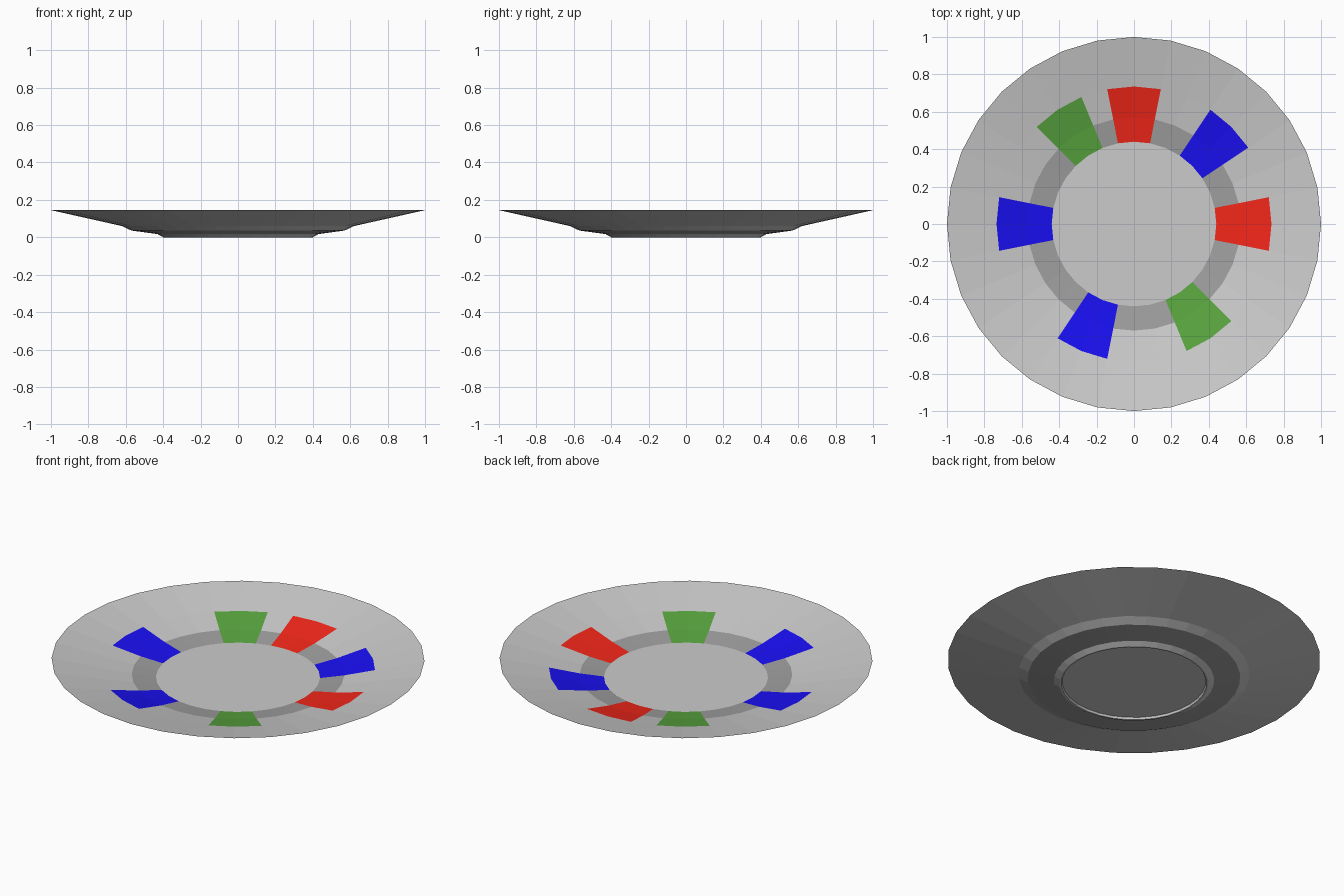
import bpy, bmesh
from math import cos, sin, tau

if "Cube" in bpy.data.objects:
    bpy.data.objects.remove(bpy.data.objects["Cube"])

SIDES = 32

# materials: 0 plain body, 1 dark ring, 2 red, 3 green, 4 blue
COLOURS = [("body_grey", (0.8, 0.8, 0.8, 1)),
           ("ring_grey", (0.35, 0.35, 0.35, 1)),
           ("patch_red", (0.9, 0.02, 0.01, 1)),
           ("patch_green", (0.1, 0.38, 0.05, 1)),
           ("patch_blue", (0.01, 0.005, 0.9, 1))]
RED, GREEN, BLUE = 2, 3, 4

# each patch covers two segments, starting at this segment index
PATCHES = {31: RED, 3: BLUE, 7: RED, 10: GREEN, 15: BLUE, 21: BLUE, 26: GREEN}
segment_colour = {}
for start, colour in PATCHES.items():
    for k in (0, 1):
        segment_colour[(start + k) % SIDES] = colour

# closed profile (radius, height): upper floor out to the rim, then the underside
PROFILE = [(0.44, 0.04), (0.57, 0.057), (0.735, 0.09), (1.0, 0.145),
           (0.62, 0.06), (0.57, 0.036), (0.43, 0.017), (0.40, 0.0),
           (0.39, 0.0), (0.385, 0.012)]
UPPER_RING, UPPER_SLOPE, LOWER_RING = 0, 1, 5


def build_plate(name):
    bm = bmesh.new()
    rings = [[bm.verts.new((r * cos(tau * i / SIDES), r * sin(tau * i / SIDES), z))
              for i in range(SIDES)] for r, z in PROFILE]
    for p in range(len(rings) - 1):
        a, b = rings[p], rings[p + 1]
        for i in range(SIDES):
            j = (i + 1) % SIDES
            face = bm.faces.new((a[i], b[i], b[j], a[j]))
            if p in (UPPER_RING, LOWER_RING):
                face.material_index = 1
            # painted patches on the upper surface
            if p in (UPPER_RING, UPPER_SLOPE) and i in segment_colour:
                face.material_index = segment_colour[i]
    # flat centre, top and underside
    bm.faces.new(rings[0])
    bm.faces.new(rings[-1][::-1])
    bmesh.ops.recalc_face_normals(bm, faces=bm.faces)
    mesh = bpy.data.meshes.new(name)
    bm.to_mesh(mesh)
    bm.free()
    for mat_name, rgba in COLOURS:
        mat = bpy.data.materials.new(mat_name)
        mat.diffuse_color = rgba
        mat.use_nodes = True
        mat.node_tree.nodes["Principled BSDF"].inputs["Base Color"].default_value = mat.diffuse_color
        mesh.materials.append(mat)
    obj = bpy.data.objects.new(name, mesh)
    bpy.context.collection.objects.link(obj)
    return obj


build_plate("plate")
